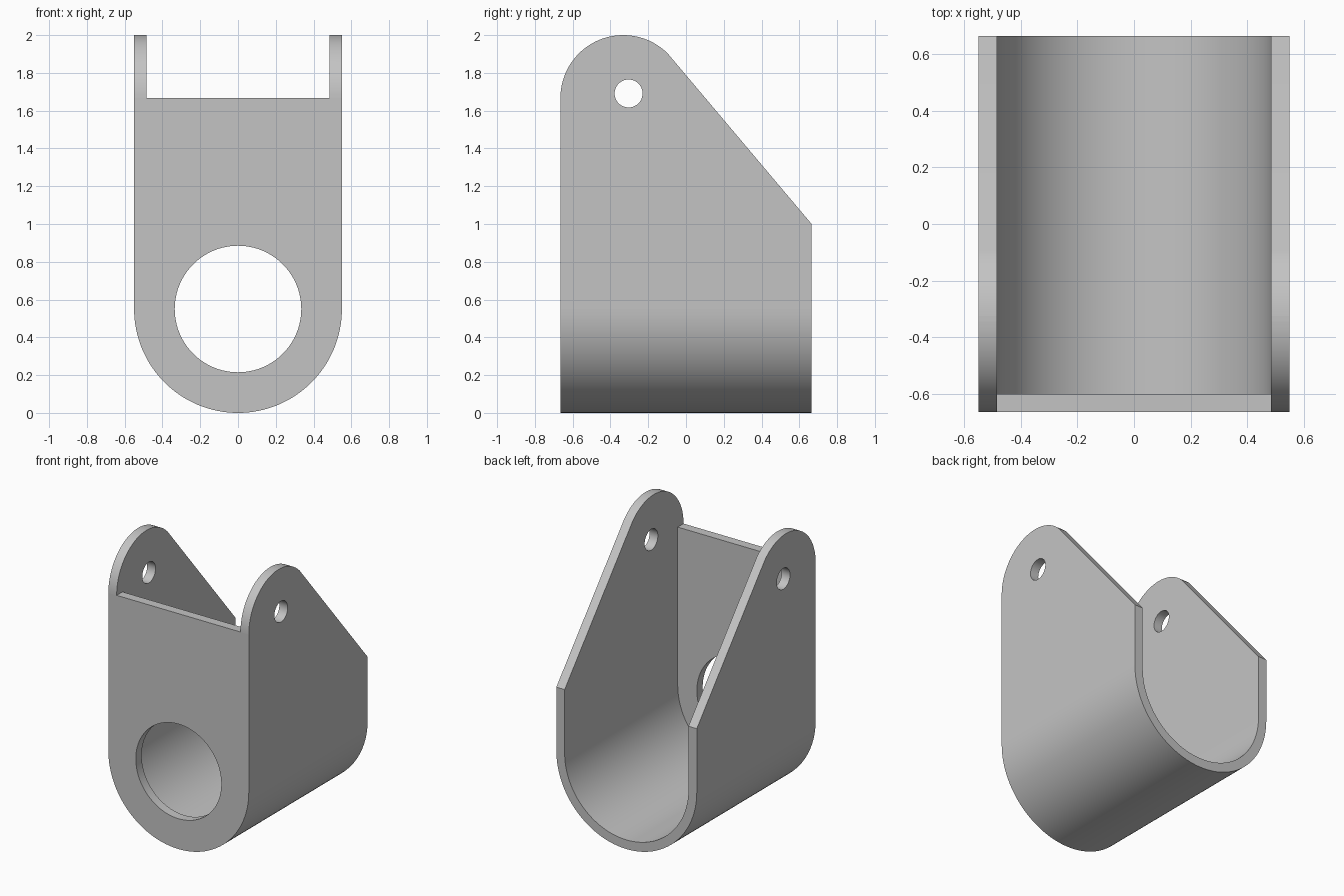
import bpy, bmesh, math
from mathutils import Vector

cube = bpy.data.objects.get("Cube")
if cube:
    bpy.data.objects.remove(cube, do_unlink=True)

HALF_W, HALF_D, WALL = 0.55, 0.665, 0.065
EAR_R, EAR_Z = 0.333, 1.667
EAR_Y = -HALF_D + EAR_R

grey = bpy.data.materials.new("plain grey")
grey.use_nodes = True
grey.diffuse_color = (0.55, 0.55, 0.55, 1)
grey.node_tree.nodes["Principled BSDF"].inputs["Base Color"].default_value = (0.55, 0.55, 0.55, 1)


def arc(cu, cv, r, a0, a1, n):
    """Points on a circular arc, angles in degrees."""
    angles = [math.radians(a0 + (a1 - a0) * i / n) for i in range(n + 1)]
    return [(cu + r * math.cos(a), cv + r * math.sin(a)) for a in angles]


def prism(name, profile, axis, start, end):
    """Extrude a (u, z) profile along the x or y axis."""
    def place(u, z, d):
        return (d, u, z) if axis == "x" else (u, d, z)
    bm = bmesh.new()
    face = bm.faces.new([bm.verts.new(place(u, z, start)) for u, z in profile])
    new = bmesh.ops.extrude_face_region(bm, geom=[face])["geom"]
    shift = Vector(place(0, 0, end - start))
    bmesh.ops.translate(bm, vec=shift, verts=[v for v in new if isinstance(v, bmesh.types.BMVert)])
    bmesh.ops.recalc_face_normals(bm, faces=bm.faces)
    mesh = bpy.data.meshes.new(name)
    bm.to_mesh(mesh)
    bm.free()
    mesh.materials.append(grey)
    obj = bpy.data.objects.new(name, mesh)
    bpy.context.collection.objects.link(obj)
    return obj


def u_shape(r, top):
    return arc(0, HALF_W, r, 180, 360, 64) + [(r, top), (-r, top)]


def circle(u, z, r, n):
    return arc(u, z, r, 0, 360, n)[:-1]


# Round-bottomed body
bracket = prism("bracket", u_shape(HALF_W, 2.3), "y", -0.9, 0.9)

# Side outline with rounded ears and a sloping back edge
outline = arc(EAR_Y, EAR_Z, EAR_R, 180, 45, 40) + [(HALF_D, 1.0), (HALF_D, -0.2), (-HALF_D, -0.2)]
inner = HALF_W - WALL
cutters = [
    (prism("side_outline", outline, "x", -0.8, 0.8), "INTERSECT"),
    # Open channel behind the front plate
    (prism("channel_cutter", u_shape(inner, 2.5), "y", -HALF_D + WALL, 1.1), "DIFFERENCE"),
    # Gap between the ears above the front plate
    (prism("ear_gap_cutter", [(-inner, EAR_Z), (inner, EAR_Z), (inner, 2.5), (-inner, 2.5)],
           "y", -1.1, -0.5), "DIFFERENCE"),
    # Large front opening and the pin holes through both ears
    (prism("front_hole_cutter", circle(0, HALF_W, 0.335, 96), "y", -1.1, -0.5), "DIFFERENCE"),
    (prism("pin_hole_cutter", circle(-0.304, 1.691, 0.074, 48), "x", -0.9, 0.9), "DIFFERENCE"),
]

bpy.ops.object.select_all(action="DESELECT")
bpy.context.view_layer.objects.active = bracket
bracket.select_set(True)
for cutter, operation in cutters:
    mod = bracket.modifiers.new(cutter.name, "BOOLEAN")
    mod.operation, mod.solver, mod.object = operation, "EXACT", cutter
    bpy.ops.object.modifier_apply(modifier=mod.name)
    bpy.data.objects.remove(cutter, do_unlink=True)

bpy.ops.object.shade_smooth_by_angle(angle=math.radians(30))
# Keep the rim where the slope meets the ear and all flat faces crisp
for poly in bracket.data.polygons:
    if max(abs(c) for c in poly.normal) > 0.9999:
        poly.use_smooth = False
